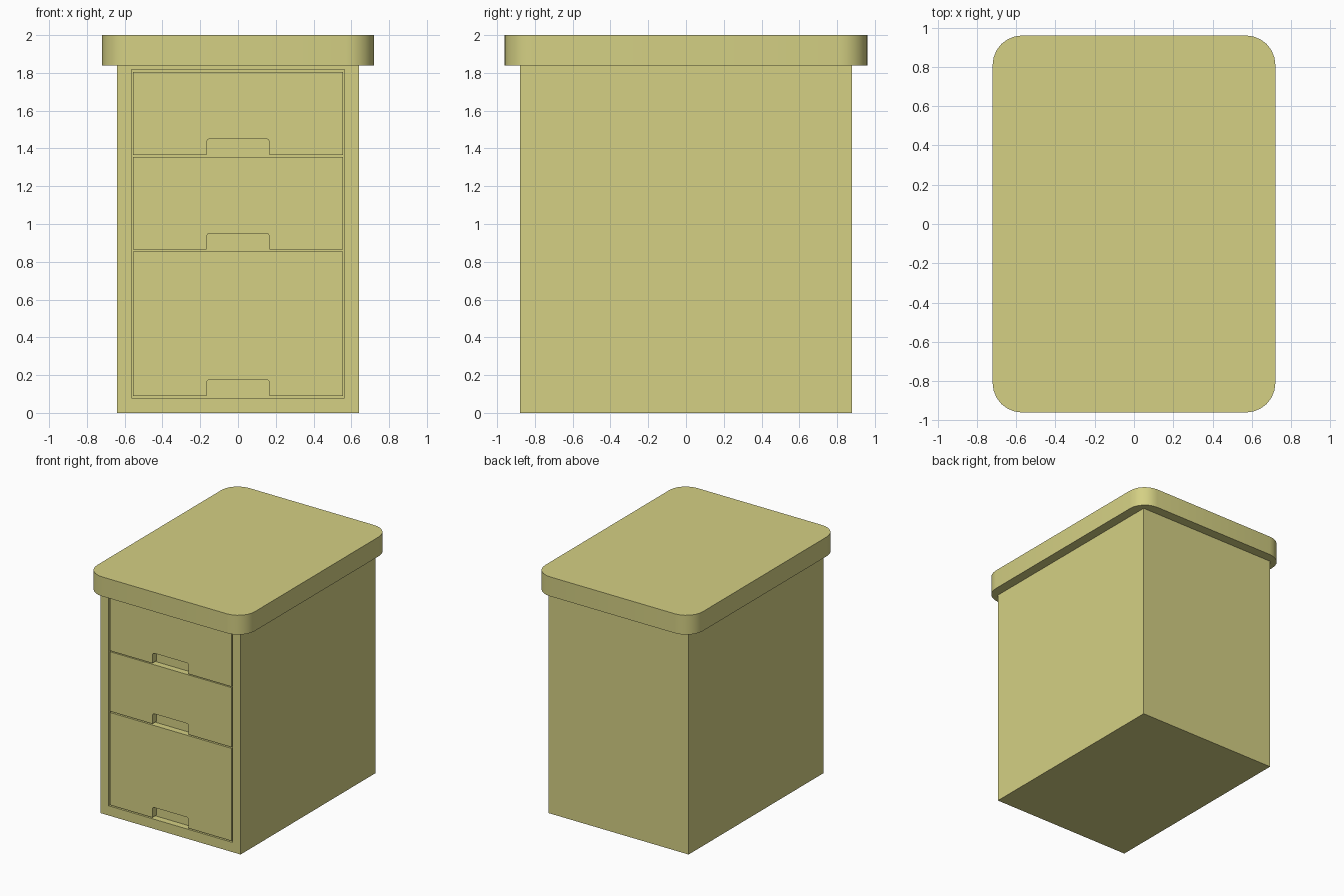
import bpy
import bmesh
from math import sin, cos, pi, radians

if "Cube" in bpy.data.objects:
    bpy.data.objects.remove(bpy.data.objects["Cube"])

paint = bpy.data.materials.new("yellow_paint")
paint.diffuse_color = (0.66, 0.63, 0.23, 1)
paint.use_nodes = True
paint.node_tree.nodes["Principled BSDF"].inputs["Base Color"].default_value = paint.diffuse_color


def loft(name, rings):
    """Bridge equal-sized point rings and cap both ends."""
    bm = bmesh.new()
    loops = [[bm.verts.new(p) for p in ring] for ring in rings]
    n = len(loops[0])
    for a, b in zip(loops, loops[1:]):
        for i in range(n):
            j = (i + 1) % n
            bm.faces.new((a[i], a[j], b[j], b[i]))
    bm.faces.new(loops[0])
    bm.faces.new(loops[-1])
    bmesh.ops.recalc_face_normals(bm, faces=bm.faces)
    mesh = bpy.data.meshes.new(name)
    bm.to_mesh(mesh)
    bm.free()
    mesh.materials.append(paint)
    obj = bpy.data.objects.new(name, mesh)
    bpy.context.collection.objects.link(obj)
    return obj


def smooth(obj):
    bpy.ops.object.select_all(action='DESELECT')
    obj.select_set(True)
    bpy.context.view_layer.objects.active = obj
    bpy.ops.object.shade_smooth_by_angle(angle=radians(35))


def rect(w, z0, z1, y):
    return [(-w, y, z0), (w, y, z0), (w, y, z1), (-w, y, z1)]


FRONT = -0.88

# Cabinet body with a shallow recess in the front for the drawers
loft("cabinet_body", [
    rect(0.64, 0, 1.84, 0.88),
    rect(0.64, 0, 1.84, FRONT),
    rect(0.565, 0.08, 1.818, FRONT),
    rect(0.565, 0.08, 1.818, FRONT + 0.055),
])


# Drawer fronts with a finger notch at the bottom edge
def drawer(name, z0, z1):
    w, nw, nh, r = 0.555, 0.166, 0.087, 0.018
    arc = [(nw - r + r * cos(a), z0 + nh - r + r * sin(a))
           for a in (i * pi / 8 for i in range(5))]
    right = [(w, z1), (w, z0), (nw, z0)] + arc
    outline = right + [(-x, z) for x, z in reversed(right)]
    loft(name, [[(x, y, z) for x, z in outline]
                for y in (FRONT, FRONT + 0.053)])


drawer("top_drawer", 1.364, 1.806)
drawer("middle_drawer", 0.864, 1.356)
drawer("bottom_drawer", 0.09, 0.854)

# Overhanging top with rounded corners
R, STEPS = 0.15, 6
outline = []
for k, (sx, sy) in enumerate([(1, 1), (-1, 1), (-1, -1), (1, -1)]):
    for i in range(STEPS + 1):
        a = (k + i / STEPS) * pi / 2
        outline.append((sx * (0.72 - R) + R * cos(a),
                        sy * (0.96 - R) + R * sin(a)))
smooth(loft("table_top", [[(x, y, z) for x, y in outline]
                          for z in (1.84, 2.0)]))
